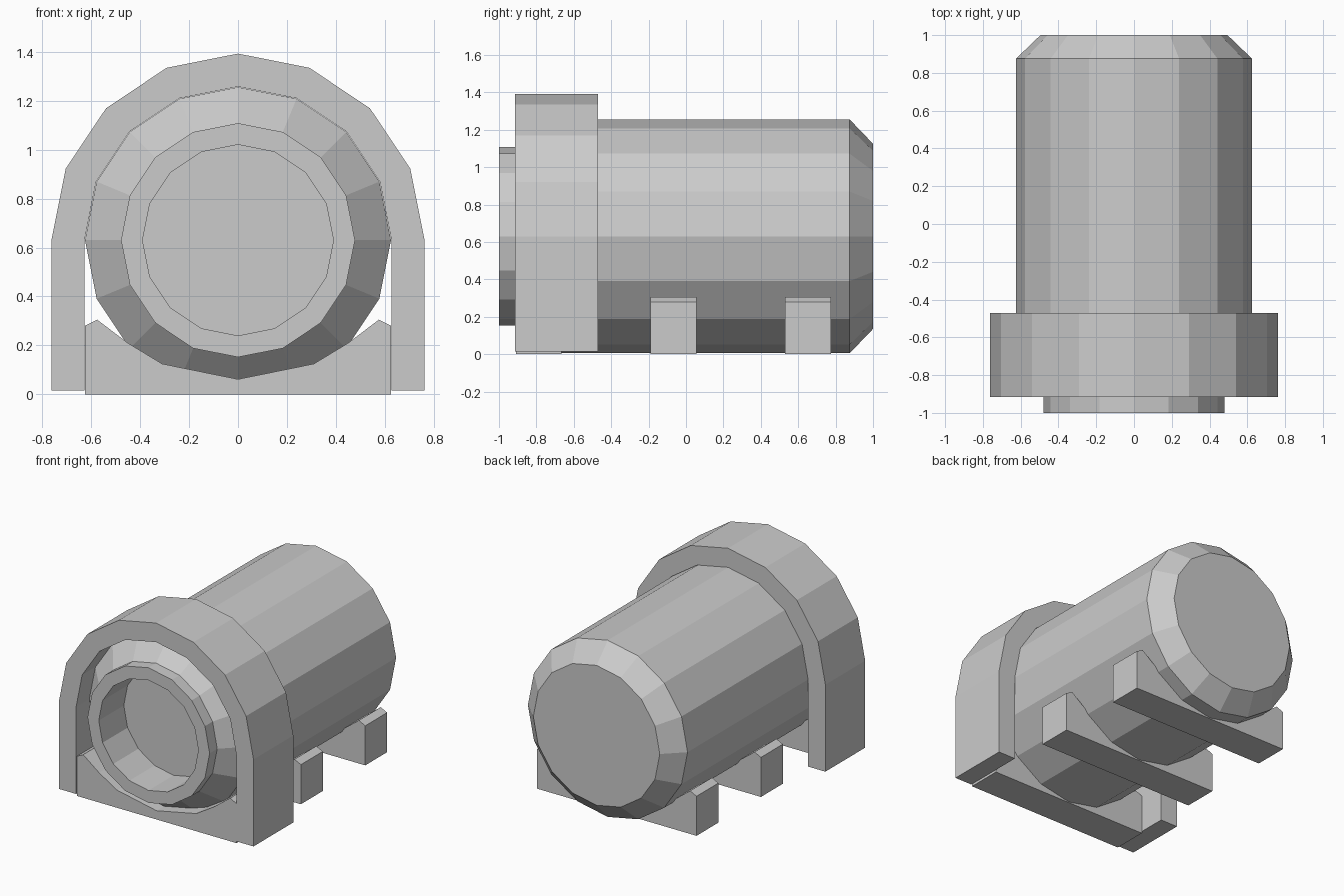
import bpy
import math

if "Cube" in bpy.data.objects:
    bpy.data.objects.remove(bpy.data.objects["Cube"])

SIDES = 16
AXIS_Z = 0.63


def make_object(name, verts, faces):
    mesh = bpy.data.meshes.new(name)
    mesh.from_pydata(verts, [], faces)
    mesh.validate()
    mesh.update()
    obj = bpy.data.objects.new(name, mesh)
    bpy.context.collection.objects.link(obj)
    return obj


def lathe(name, profile):
    """Turn (radius, y) points around the tank axis and cap both ends."""
    verts, faces = [], []
    for r, y in profile:
        for i in range(SIDES):
            a = 2 * math.pi * i / SIDES
            verts.append((r * math.cos(a), y, AXIS_Z + r * math.sin(a)))
    for k in range(len(profile) - 1):
        for i in range(SIDES):
            j = (i + 1) % SIDES
            a, b = k * SIDES, (k + 1) * SIDES
            faces.append((a + i, a + j, b + j, b + i))
    last = (len(profile) - 1) * SIDES
    faces.append(tuple(reversed(range(SIDES))))
    faces.append(tuple(last + i for i in range(SIDES)))
    return recalc(make_object(name, verts, faces))


def extrude(name, outline, y0, y1):
    """Extrude a closed (x, z) outline along y."""
    n = len(outline)
    verts = [(x, y, z) for y in (y0, y1) for x, z in outline]
    faces = [tuple(range(n)), tuple(reversed(range(n, 2 * n)))]
    faces += [(i, n + i, n + (i + 1) % n, (i + 1) % n) for i in range(n)]
    return recalc(make_object(name, verts, faces))


def recalc(obj):
    import bmesh
    bm = bmesh.new()
    bm.from_mesh(obj.data)
    bmesh.ops.recalc_face_normals(bm, faces=bm.faces)
    bm.to_mesh(obj.data)
    bm.free()
    return obj


def half_circle(r):
    half = SIDES // 2
    return [(r * math.cos(math.pi * i / half), AXIS_Z + r * math.sin(math.pi * i / half))
            for i in range(half + 1)]


# Tank: recessed mouth, raised rim, front cone, body and chamfered back
lathe("tank", [(0.39, -0.72), (0.39, -1.0), (0.478, -1.0), (0.478, -0.915),
               (0.625, -0.77), (0.625, 0.875), (0.495, 1.0)])

# Arched collar with straight legs
outer, inner = half_circle(0.762), half_circle(0.627)
collar = [(0.762, 0.015)] + outer + [(-0.762, 0.015), (-0.627, 0.015)]
collar += inner[::-1] + [(0.627, 0.015)]
extrude("collar", collar, -0.915, -0.47)

# Three cradles with a scooped top
side = [(0.625, 0.0), (0.625, 0.28), (0.575, 0.305), (0.45, 0.21), (0.31, 0.125)]
cradle = side + [(0.0, 0.062)] + [(-x, z) for x, z in reversed(side)]
for i, name in enumerate(("front_cradle", "middle_cradle", "back_cradle")):
    y = -0.91 + 0.72 * i
    extrude(name, cradle, y, y + 0.245)
